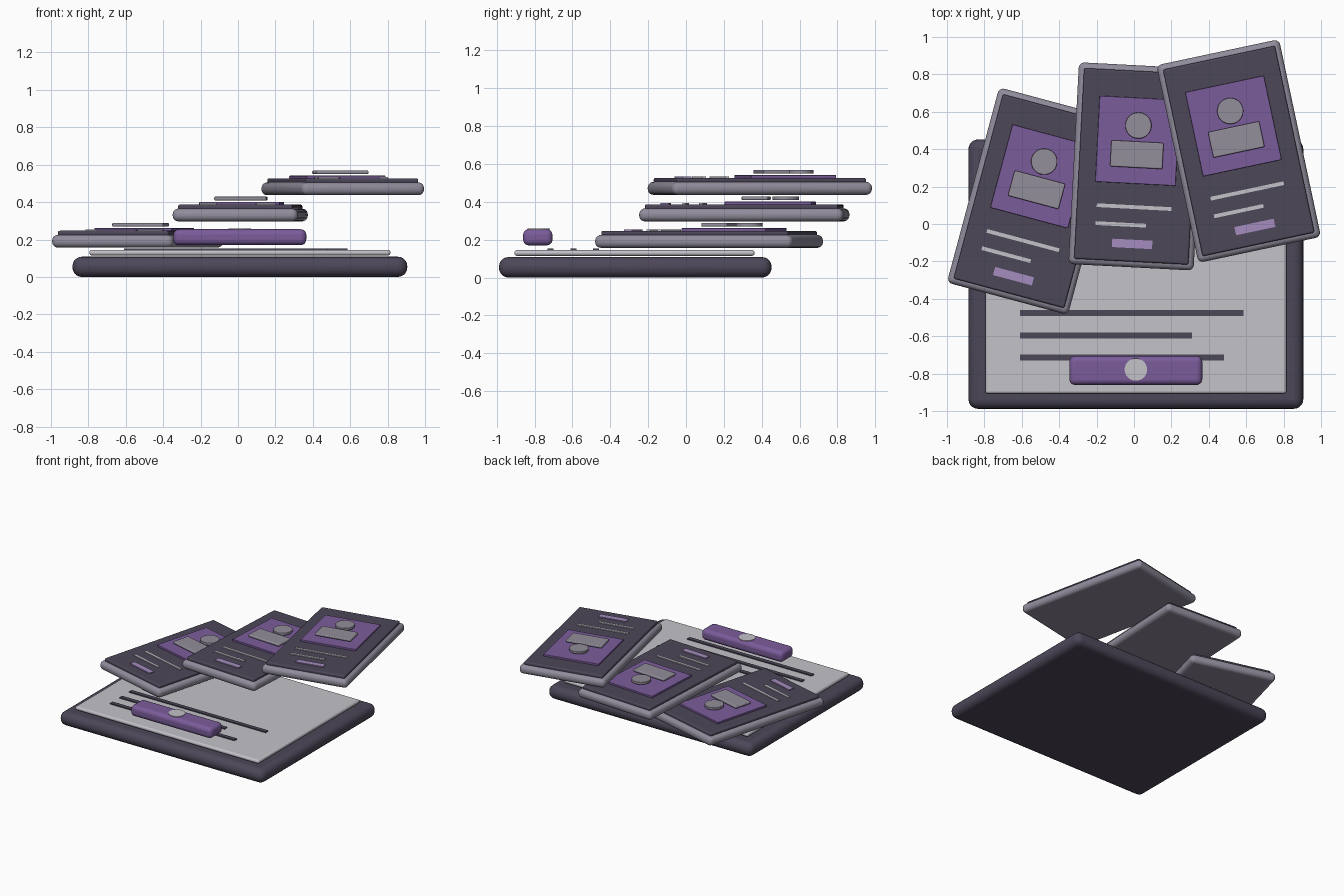
import bpy
import math
from mathutils import Matrix, Vector

default_cube = bpy.data.objects.get("Cube")
if default_cube:
    bpy.data.objects.remove(default_cube, do_unlink=True)


def make_material(name, hex_code):
    """Flat material from an sRGB hex code, stored as linear values."""
    channels = [int(hex_code[i:i + 2], 16) / 255 for i in (0, 2, 4)]
    linear = [c / 12.92 if c < 0.04 else ((c + 0.055) / 1.055) ** 2.4 for c in channels]
    material = bpy.data.materials.new(name)
    material.use_nodes = True
    material.diffuse_color = (*linear, 1)
    material.node_tree.nodes["Principled BSDF"].inputs["Base Color"].default_value = (*linear, 1)
    return material


charcoal = make_material("charcoal violet", "4d4759")
silver = make_material("silver violet", "918c9c")
paper_grey = make_material("paper grey", "c4c2c9")
purple = make_material("purple", "7b5c9b")
lilac = make_material("lilac", "a58cbf")
figure_grey = make_material("figure grey", "938e9b")


def finish(obj, name, material, placement, bevel):
    """Name, colour, place and round one part."""
    obj.name = name
    obj.data.materials.append(material)
    if bevel:
        modifier = obj.modifiers.new("rounded edges", "BEVEL")
        modifier.width = bevel
        modifier.segments = 5
        modifier.limit_method = "ANGLE"
    bpy.ops.object.shade_smooth_by_angle(angle=math.radians(35))
    obj.matrix_world = placement @ obj.matrix_world
    return obj


def slab(name, material, center, size, bottom, top, bevel=0, placement=Matrix()):
    """Box with a footprint centre and size, between two heights."""
    bpy.ops.mesh.primitive_cube_add(size=1)
    obj = bpy.context.object
    obj.data.transform(Matrix.Diagonal((size[0], size[1], top - bottom, 1)))
    obj.matrix_world = Matrix.Translation((center[0], center[1], (bottom + top) / 2))
    return finish(obj, name, material, placement, bevel)


def disc(name, material, center, radius, bottom, top, bevel=0, placement=Matrix()):
    bpy.ops.mesh.primitive_cylinder_add(vertices=48, radius=radius, depth=top - bottom)
    obj = bpy.context.object
    obj.matrix_world = Matrix.Translation((center[0], center[1], (bottom + top) / 2))
    return finish(obj, name, material, placement, bevel)


# Base tray and the sheet lying on it
slab("base_tray", charcoal, (0.01, -0.268), (1.79, 1.44), 0, 0.108, 0.05)
slab("paper_sheet", paper_grey, (0.01, -0.272), (1.61, 1.27), 0.115, 0.145, 0.014)

# Text rules on the sheet, sharing a left margin
margin = -0.61
for row, length in enumerate((1.195, 0.92, 1.09)):
    slab("sheet_line", charcoal, (margin + length / 2, -0.475 - 0.12 * row),
         (length, 0.032), 0.144, 0.153)

# Floating button bar with a plain round badge
slab("button_bar", purple, (0.01, -0.783), (0.71, 0.155), 0.17, 0.255, 0.03)
disc("button_badge", paper_grey, (0.01, -0.778), 0.06, 0.254, 0.259)


def card(side, x, y, z, degrees):
    """Profile card built around its own centre, then turned and raised."""
    placement = Matrix.Translation(Vector((x, y, z))) @ Matrix.Rotation(math.radians(degrees), 4, "Z")

    def part(label, material, center, size, bottom, top, bevel=0):
        slab(side + "_card_" + label, material, center, size, bottom, top, bevel, placement)

    part("frame", silver, (0, 0), (0.67, 1.08), 0, 0.068, 0.03)
    part("panel", charcoal, (0, 0), (0.612, 1.02), 0.062, 0.09, 0.01)
    part("photo", purple, (0, 0.137), (0.43, 0.46), 0.088, 0.104, 0.003)
    # Portrait: round head above a shoulder block
    disc(side + "_card_head", figure_grey, (0, 0.219), 0.07, 0.112, 0.132, 0.004, placement)
    part("shoulders", figure_grey, (0, 0.063), (0.28, 0.14), 0.112, 0.132, 0.007)
    # Caption lines and small button
    part("long_line", paper_grey, (0, -0.218), (0.4, 0.02), 0.089, 0.097)
    part("short_line", paper_grey, (-0.067, -0.314), (0.27, 0.02), 0.089, 0.097)
    part("button", lilac, (0, -0.415), (0.215, 0.045), 0.089, 0.097)


card("right", -0.537, 0.122, 0.157, -15)
card("middle", 0.012, 0.308, 0.297, -3)
card("left", 0.56, 0.39, 0.437, 12)
